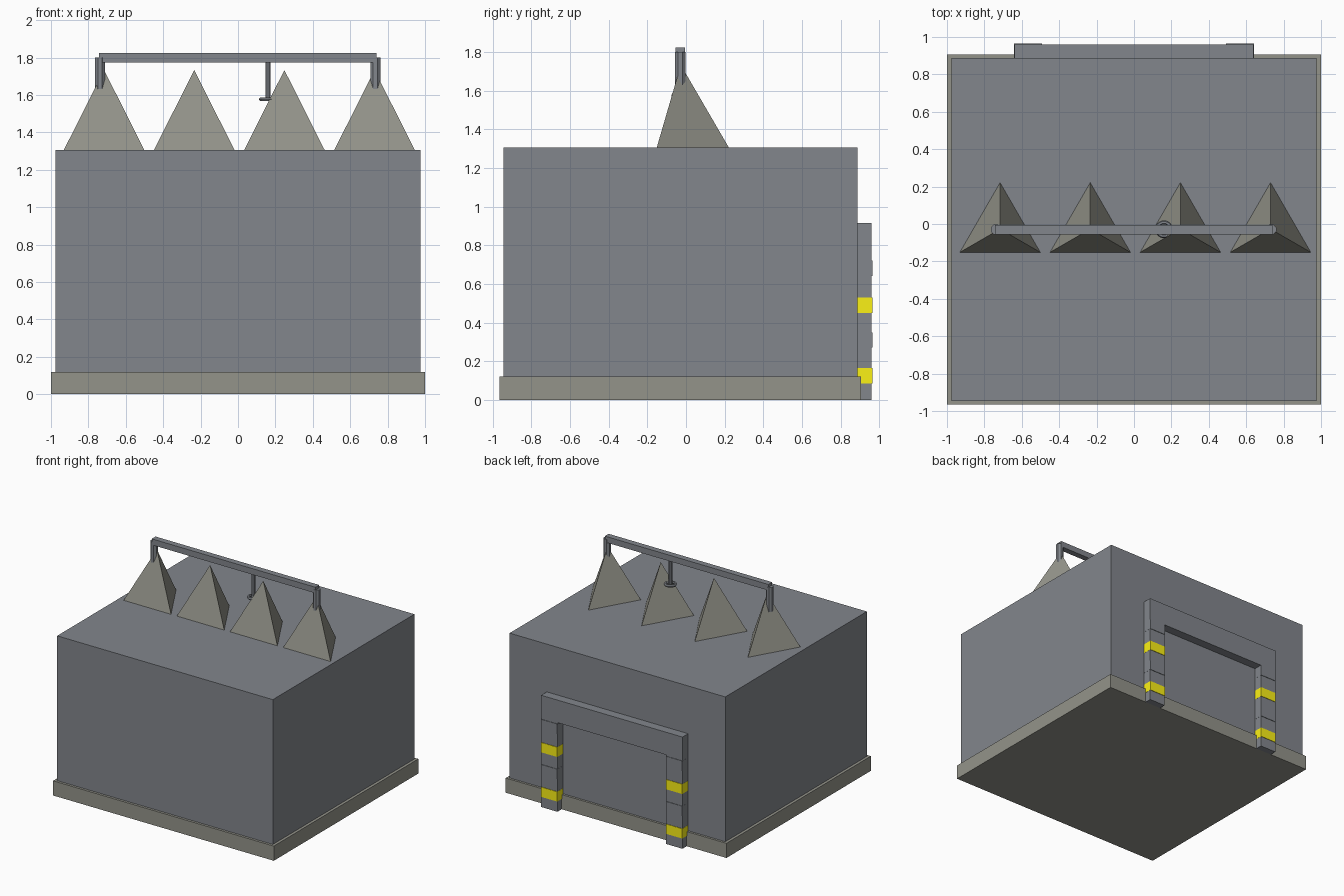
import bpy
import math

if "Cube" in bpy.data.objects:
    bpy.data.objects.remove(bpy.data.objects["Cube"])


def material(name, rgb):
    mat = bpy.data.materials.new(name)
    mat.diffuse_color = (*rgb, 1)
    mat.use_nodes = True
    mat.node_tree.nodes["Principled BSDF"].inputs["Base Color"].default_value = mat.diffuse_color
    return mat


slate = material("slate", (0.225, 0.24, 0.265))
stone = material("stone", (0.295, 0.295, 0.255))
yellow = material("hazard_yellow", (0.97, 0.88, 0.008))


def box(name, x, y, z, mat):
    """Box from (min, max) ranges on each axis."""
    bpy.ops.mesh.primitive_cube_add(
        size=1, location=[(r[0] + r[1]) / 2 for r in (x, y, z)])
    ob = bpy.context.object
    ob.name = name
    ob.scale = [r[1] - r[0] for r in (x, y, z)]
    bpy.ops.object.transform_apply(location=False, rotation=False, scale=True)
    ob.data.materials.append(mat)


def prism(name, sides, r1, r2, x, y, z, mat, turn=0.0):
    """Straight or tapered n-sided solid between two heights."""
    bpy.ops.mesh.primitive_cone_add(
        vertices=sides, radius1=r1, radius2=r2, depth=z[1] - z[0],
        location=(x, y, (z[0] + z[1]) / 2), rotation=(0, 0, turn))
    ob = bpy.context.object
    ob.name = name
    ob.data.materials.append(mat)


# Foundation and main block
box("foundation", (-1, 1), (-0.965, 0.905), (0, 0.12), stone)
box("building_block", (-0.977, 0.977), (-0.945, 0.887), (0.12, 1.306), slate)

# Three-sided roof spikes
for i in range(4):
    prism("roof_spike", 3, 0.25, 0, -0.716 + i * 0.482, -0.027,
          (1.303, 1.733), stone)

# Overhead rail on end posts
box("roof_rail", (-0.743, 0.74), (-0.055, -0.006), (1.774, 1.823), slate)
for x in (-0.738, 0.734):
    prism("rail_post", 8, 0.029, 0.029, x, -0.03, (1.6, 1.8), slate, math.pi / 8)

# Hanging rod with ring
prism("hanging_rod", 8, 0.015, 0.015, 0.16, -0.03, (1.57, 1.78), slate, math.pi / 8)
bpy.ops.mesh.primitive_torus_add(
    major_radius=0.037, minor_radius=0.011, major_segments=16,
    minor_segments=6, location=(0.16, -0.028, 1.577))
bpy.context.object.name = "rod_ring"
bpy.context.object.data.materials.append(slate)

# Rear door frame: lintel, legs and wrapped bands
box("door_lintel", (-0.64, 0.64), (0.87, 0.96), (0.73, 0.915), slate)
for s in (-1, 1):
    outer, inner = sorted((s * 0.64, s * 0.493))
    box("door_leg", (outer, inner), (0.87, 0.96), (0, 0.73), slate)
    for z0, mat in ((0.085, yellow), (0.27, slate), (0.45, yellow), (0.64, slate)):
        box("leg_band", (outer - 0.001, inner + 0.001), (0.87, 0.964),
            (z0, z0 + 0.08), mat)
